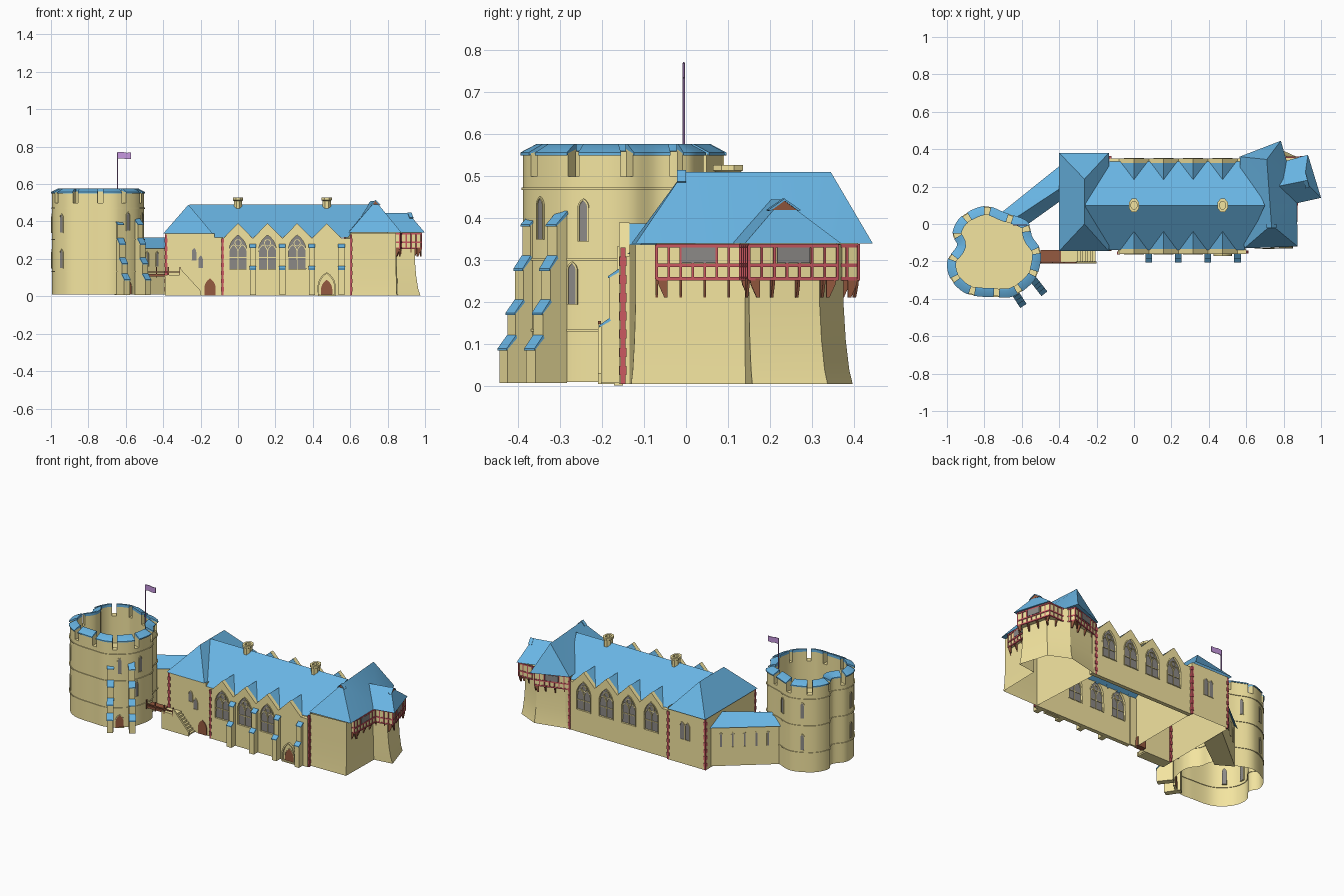
import bpy, bmesh
from math import sin, cos, pi, radians, atan2, hypot
from mathutils import Matrix, Vector

if "Cube" in bpy.data.objects:
    bpy.data.objects.remove(bpy.data.objects["Cube"])

def material(name, c):
    m = bpy.data.materials.new(name)
    m.diffuse_color = (*c, 1)
    m.use_nodes = True
    m.node_tree.nodes["Principled BSDF"].inputs["Base Color"].default_value = m.diffuse_color
    return m
STONE = material("stone", (.90, .78, .35)); SLATE = material("slate", (.14, .46, .77))
RED = material("red_timber", (.60, .10, .12)); BROWN = material("brown_wood", (.30, .10, .05))
GLASS = material("grey_glass", (.26, .25, .24)); PURPLE = material("purple", (.58, .32, .75))

# ---------- helpers ----------
def finish(name, bm, mat, smooth=True):
    bmesh.ops.recalc_face_normals(bm, faces=bm.faces)
    me = bpy.data.meshes.new(name)
    bm.to_mesh(me); bm.free()
    me.materials.append(mat)
    if smooth:
        me.shade_smooth(); me.set_sharp_from_angle(angle=radians(30))
    ob = bpy.data.objects.new(name, me)
    bpy.context.collection.objects.link(ob)
    return ob

def build(name, mat, solids, bottom=True, top=True, smooth=True):
    """Each solid is a list of 3D rings, lofted and capped."""
    bm = bmesh.new()
    for rings in solids:
        vs = [[bm.verts.new(p) for p in r] for r in rings]
        n = len(vs[0])
        for a, b in zip(vs, vs[1:]):
            for i in range(n):
                bm.faces.new((a[i], a[(i+1) % n], b[(i+1) % n], b[i]))
        if bottom: bm.faces.new(vs[0])
        if top: bm.faces.new(vs[-1])
    return finish(name, bm, mat, smooth)

def face(x, y, z, deg):
    """Wall frame: local x along the wall, y up, z outward."""
    a = radians(deg)
    return Matrix(((-sin(a), 0, cos(a), x), (cos(a), 0, sin(a), y), (0, 1, 0, z), (0, 0, 0, 1)))

def prism(pts, d0, d1, M=Matrix()):
    return [[M @ Vector((*p, d)) for p in pts] for d in (d0, d1)]

def rect(x0, y0, x1, y1):
    return [(x0, y0), (x1, y0), (x1, y1), (x0, y1)]

def normals(path, closed):
    n, out = len(path), []
    for i in range(n):
        a = path[(i-1) % n] if closed else path[max(i-1, 0)]
        b = path[(i+1) % n] if closed else path[min(i+1, n-1)]
        l = hypot(b[0]-a[0], b[1]-a[1])
        out.append(((b[1]-a[1])/l, (a[0]-b[0])/l))
    return out

def sweep(path, nrm, prof, closed=False, M=Matrix()):
    rings = [[M @ Vector((p[0]+q[0]*o, p[1]+q[1]*o, z)) for o, z in prof] for p, q in zip(path, nrm)]
    return rings + rings[:1] if closed else rings

def hip(name, eaves, owner, ridge, ze, bottom=True):
    """Roof: every eave corner rises to its own ridge point."""
    bm = bmesh.new()
    e = [bm.verts.new((*p, ze)) for p in eaves]; r = [bm.verts.new(p) for p in ridge]
    for i in range(len(e)):
        j = (i+1) % len(e)
        bm.faces.new([e[i], e[j], r[owner[j]]] + ([r[owner[i]]] if owner[i] != owner[j] else []))
    if bottom: bm.faces.new(e)
    bmesh.ops.triangulate(bm, faces=[f for f in bm.faces if len(f.verts) == 4])
    return finish(name, bm, SLATE)

def arch(w, h, x=0, y=0):
    s, h2 = h - .866*w, w/2
    p = [(-h2, 0), (h2, 0)]
    p += [(-h2+w*cos(k*pi/15), s+w*sin(k*pi/15)) for k in range(6)]
    p += [(h2+w*cos(pi*2/3+k*pi/15), s+w*sin(pi*2/3+k*pi/15)) for k in range(1, 6)]
    return [(a+x, b+y) for a, b in p]

def frame(path, M, t, d0, d1):
    return sweep(path, normals(path, True), [(-t, d0), (t, d0), (t, d1), (-t, d1)], True, M)

def window(name, M, w, h, mat=GLASS):
    p = arch(w, h)
    build(name, mat, [prism(p, -.01, .001, M)])
    build(name + "_frame", STONE, [frame(p, M, .002, -.01, .004)])

def buttress(name, x, y, a, w, steps, rise):
    M, prof, caps = face(x, y, 0, a-90), [(0, .008)], []
    for i, (o, z) in enumerate(steps):
        low, nxt = (steps[i-1][1] + rise if i else .008), (steps[i+1][0] if i+1 < len(steps) else 0)
        prof += [(o, low), (o, z)]
        caps.append(prism([(o+.004, z-.005), (o+.004, z), (nxt, z+rise+.004), (nxt-.003, z+rise-.003)], -w/2-.002, w/2+.002, M))
    build(name, STONE, [prism(prof + [(0, steps[-1][1]+rise)], -w/2, w/2, M)])
    build(name + "_slopes", SLATE, caps)

# ---------- round tower ----------
ctrl = [(-.80, .09), (-.92, .035), (-.965, -.05), (-.94, -.115), (-.99, -.19), (-.985, -.27), (-.94, -.335), (-.87, -.375),
        (-.75, -.385), (-.645, -.38), (-.54, -.30), (-.505, -.20), (-.51, -.13), (-.55, -.07), (-.575, .01), (-.69, .055)]
dense, n = [], len(ctrl)
for i in range(n):
    p = [Vector(ctrl[(i+k) % n]) for k in (-1, 0, 1, 2)]
    for k in range(20):
        t = k/20
        dense.append(.5*(2*p[1] + (p[2]-p[0])*t + (2*p[0]-5*p[1]+4*p[2]-p[3])*t*t + (3*p[1]-p[0]-3*p[2]+p[3])*t**3))
length = [0]
for i in range(len(dense)):
    length.append(length[-1] + (dense[(i+1) % len(dense)] - dense[i]).length)
ring, j = [], 0
for k in range(108):
    while length[j+1] < length[-1]*k/108: j += 1
    ring.append(tuple(dense[j]))
rn = normals(ring, True)
build("tower_wall", STONE, [[[(p[0]+q[0]*o, p[1]+q[1]*o, z) for p, q in zip(ring, rn)]
                             for o, z in [(0, .01), (0, .50), (-.04, .50), (-.04, .33)]]], bottom=False)
build("tower_string_courses", STONE, [sweep(ring, rn, [(-.004, z), (.004, z), (.004, z+.006), (-.004, z+.006)], True) for z in (.13, .30, .468)])
merlons, copings = [], []
for m in range(12):
    seg = [(m*9+k) % 108 for k in range(8)]
    P, N = [ring[i] for i in seg], [rn[i] for i in seg]
    merlons.append(sweep(P, N, [(0, .50), (0, .555), (-.04, .565), (-.04, .50)]))
    copings.append(sweep(P, N, [(.006, .55), (.006, .557), (-.032, .577), (-.042, .577), (-.042, .56)]))
build("tower_merlons", STONE, merlons)
build("tower_copings", SLATE, copings)

def tower_frame(x, y, z):
    i = min(range(108), key=lambda k: hypot(ring[k][0]-x, ring[k][1]-y))
    return face(*ring[i], z, atan2(rn[i][1], rn[i][0])*180/pi)
for x, y, z in [(-.95, -.33, .15), (-.95, -.33, .34), (-.51, -.27, .195), (-.51, -.25, .345), (-.58, -.345, .35), (-.87, .07, .15),
                (-.87, .07, .35), (-.99, -.23, .15), (-.99, -.23, .34), (-.72, .07, .35)]:
    window("tower_window", tower_frame(x, y, z), .024, .10)
window("tower_door", tower_frame(-.585, -.34, .01), .05, .08, BROWN)
for x, y, a in [(-.645, -.355, -57), (-.54, -.295, -52)]:
    buttress("tower_buttress", x, y, a, .036, [(.095, .09), (.072, .175), (.05, .28), (.03, .385)], .028)
build("flag_pole", PURPLE, [prism([(-.645+.003*cos(k*pi/4), -.005+.003*sin(k*pi/4)) for k in range(8)], .33, .77)])
build("flag", PURPLE, [prism([(0, 0), (.025, .003), (.05, -.002), (.072, 0), (.072, .034), (.05, .032), (.025, .037), (0, .036)], -.002, .002, face(-.645, -.005, .735, -90))])

# ---------- link between tower and chamber block ----------
build("link_wall", STONE, [prism([(-.70, .05), (-.60, -.01), (-.39, .145), (-.39, .305)], .01, .26)], top=False)
hip("link_roof", [(-.71, .06), (-.58, -.01), (-.38, .133), (-.38, .325)], [0, 0, 1, 1], [(-.63, .035, .315), (-.38, .20, .315)], .255, False)
for k in range(5):
    t = .18 + k*.17
    window("link_slit", face(-.70+.31*t, .05+.255*t, .13, 129.5), .014, .09)
for t in (.55, .8):
    window("link_front_slit", face(-.60+.21*t, -.01+.155*t, .16, -54), .018, .08)

# ---------- chamber block ----------
build("chamber_wall", STONE, [prism(rect(-.39, -.14, -.125, .36), .005, .337)], bottom=False, top=False)
hip("chamber_roof", rect(-.40, -.145, -.135, .38), [0, 0, 1, 1], [(-.265, 0, .49), (-.265, .24, .49)], .335, False)
for x, z in [(-.235, .19), (-.2, .15)]:
    window("chamber_window", face(x, -.14, z, -90), .028, .07)
for x in (-.262, -.226):
    window("chamber_back_window", face(x, .36, .16, 90), .032, .11)
build("chamber_door", BROWN, [prism(arch(.06, .09), -.03, .004, face(-.15, -.14, .005, -90))])
# outside stair, its parapet and the timber bridge
steps = [(-.39, .005), (-.205, .005)]
for k in range(8):
    steps += [(-.205-k*.0135, .014*(k+1)), (-.2185-k*.0135, .014*(k+1))]
S = face(0, -.14, 0, -90)
build("stair", STONE, [prism(steps + [(-.39, .112)], 0, .06, S)])
build("stair_parapet", STONE, [prism([(-.39, .005), (-.20, .005), (-.20, .03), (-.31, .15), (-.31, .115), (-.39, .115)], .06, .07, S)])
rails = [prism(rect(-.50, .105, -.39, .118), 0, .065, S), prism(rect(-.50, .127, -.31, .133), .062, .07, S)]
rails += [prism(rect(-.5+k*.062, .10, -.494+k*.062, .156), .062, .07, S) for k in range(4)]
build("bridge", BROWN, rails)

# ---------- great hall ----------
peaks = [0, .158, .316, .474]
hip("hall_roof", rect(-.26, -.14, .59, .335), [0, 1, 1, 0], [(-.26, .10, .49), (.70, .10, .49)], .315, False)
for side, y, a in (("front", -.16, -90), ("back", .35, 90)):
    s = 1 if a < 0 else -1
    M = face(0, y, 0, a)
    zig = [(-.13, .31), (-.079, .31)]
    for x in peaks: zig += [(x, .39), (x+.079, .31)]
    # the front wall stops where the chamber block begins
    if s > 0: zig[0] = (-.085, .31)
    outline = [(p[0]*s, p[1]) for p in [(zig[0][0], .005), (.60, .005), (.60, .31)] + zig[::-1]]
    wall = build("hall_%s_wall" % side, STONE, [prism(outline, -.025, 0, M)], smooth=False)
    lights = [x*s for x in (peaks[:3] if s > 0 else peaks)]
    cutter = build("hall_%s_cutter" % side, STONE, [prism(arch(.10, .185, x, .145), -.05, .05, M) for x in lights], smooth=False)
    cutter.hide_render = True; cutter.display_type = 'WIRE'; cutter.hide_set(True)
    b = wall.modifiers.new("openings", 'BOOLEAN'); b.object = cutter; b.operation = 'DIFFERENCE'; b.solver = 'EXACT'
    build("hall_%s_glass" % side, GLASS, [prism(arch(.10, .185, x, .145), -.014, -.008, M) for x in lights])
    tracery = []
    for x in lights:
        tracery += [frame(arch(.10, .185, x, .145), M, .003, -.027, .004)]
        tracery += [frame(arch(.048, .13, x+d, .145), M, .002, -.018, -.002) for d in (-.024, .024)]
        tracery += [frame([(x+.017*cos(k*pi/6), .286+.017*sin(k*pi/6)) for k in range(12)], M, .002, -.018, -.002)]
        tracery += [prism(rect(x-.05, .205, x+.05, .209), -.018, -.003, M)]
    build("hall_%s_tracery" % side, STONE, tracery)
    # gable roofs over the windows
    bm = bmesh.new()
    yi = y + s*.012
    for x in peaks:
        l, r, t, k = [bm.verts.new(p) for p in [(x-.079, yi, .31), (x+.079, yi, .31), (x, yi, .388), (x, y+s*.13, .388)]]
        bm.faces.new((l, t, k)); bm.faces.new((t, r, k))
    finish("hall_%s_gable_roofs" % side, bm, SLATE)
build("hall_front_return", STONE, [prism(rect(-.13, .005, -.08, .315), 0, .012, face(0, -.128, 0, -90))])
for x in (.079, .237, .395, .553):
    buttress("hall_buttress", x, -.16, -90, .032, [(.043, .145), (.022, .262)], .014)
window("hall_door", face(.474, -.16, .005, -90), .065, .085, BROWN)
build("hall_door_surround", STONE, [frame(arch(.09, .12, 0, .005), face(.474, -.16, 0, -90), .004, -.01, .012)])
for x in (0, .474):
    octo = lambda r, z: [(x+r*cos((k+.5)*pi/4), .10+1.3*r*sin((k+.5)*pi/4), z) for k in range(8)]
    build("hall_chimney", STONE, [[octo(.024, .44), octo(.024, .51), octo(.03, .514), octo(.03, .527), octo(.017, .527), octo(.017, .50)]])
# red corner stones
q = []
for x, y, top in [(-.385, -.136, .33), (-.082, -.156, .31), (.603, -.15, .33), (-.385, .356, .33), (-.127, .356, .31), (.572, .347, .33)]:
    n = int(top/.022)
    q += [prism(rect(x-w, y-w, x+w, y+w), .005+k*(top-.005)/n, .005+(k+1)*(top-.005)/n) for k in range(n) for w in [(.0055, .008)[k % 2]]]
build("corner_stones", RED, q)

# ---------- gatehouse-like end block with battered base ----------
base = [(.60, -.135, 0), (.845, -.12, .3), (.85, .14, .3), (.945, .15, 1), (.905, .318, .55), (.785, .375, .5), (.575, .345, .05)]
C = Vector((.76, .10))
def flare(f, z):
    return [(x+(x-C.x)*w*f, y+(y-C.y)*w*f, z) for x, y, w in base]
build("end_block_wall", STONE, [[flare(.16, .005), flare(.10, .04), flare(.04, .11), flare(0, .2), flare(0, .338)]], bottom=False, top=False)
# jettied timber storey
jet = [(.80, -.07), (.865, -.07), (.872, .13), (.98, .15), (.92, .36), (.80, .355), (.775, .41), (.575, .35)]
build("timber_storey", STONE, [prism(jet, .255, .34)], top=False)
jn = normals(jet, True)
build("timber_rails", RED, [sweep(jet, jn, [(-.004, z), (.005, z), (.005, z+.008), (-.004, z+.008)], True) for z in (.252, .284, .331)])
posts, brackets = [], []
for i in range(len(jet)-1):
    a, b = Vector(jet[i]), Vector(jet[i+1])
    d = b - a
    M = face(*a, 0, atan2(-d.x, d.y)*180/pi)
    n = max(1, round(d.length/.03))
    posts += [prism(rect(d.length*k/n-.003, .255, d.length*k/n+.003, .335), -.003, .004, M) for k in range(n+1)]
    side = M @ Matrix.Rotation(pi/2, 4, 'Y')
    brackets += [prism([(.002, .257), (.004, .243), (.018, .212), (.026, .212), (.026, .257)], d.length*k/n-.003, d.length*k/n+.003, side) for k in range(0, n+1, 2)]
    if d.length > .19:
        build("lattice_window", GLASS, [prism(rect(d.length/2-.04, .294, d.length/2+.04, .33), 0, .005, M)])
build("timber_posts", RED, posts)
build("jetty_brackets", BROWN, brackets)
# hipped roofs with small timber gablets
hip("end_block_roof", [(.59, -.13), (.875, -.12), (.87, .15), (.785, .445), (.565, .36)], [0, 0, 0, 1, 1],
    [(.735, -.005, .51), (.71, .345, .51)], .34)
hip("wing_roof", [(.82, .10), (1.0, .14), (.93, .37), (.75, .32)], [0, 1, 1, 0], [(.76, .20, .445), (.91, .23, .445)], .34)
for x, y, z, a, w in [(.735, -.018, .488, -90, .022), (.925, .234, .42, 15, .035)]:
    M = face(x, y, z, a)
    build("gablet", BROWN, [prism([(-w, 0), (w, 0), (0, .024)], -.015, 0, M)])
    build("gablet_roof", SLATE, [prism([(-w-.005, 0), (-w, -.003), (0, .022), (w, -.003), (w+.005, 0), (0, .027)], -.018, .003, M)])
